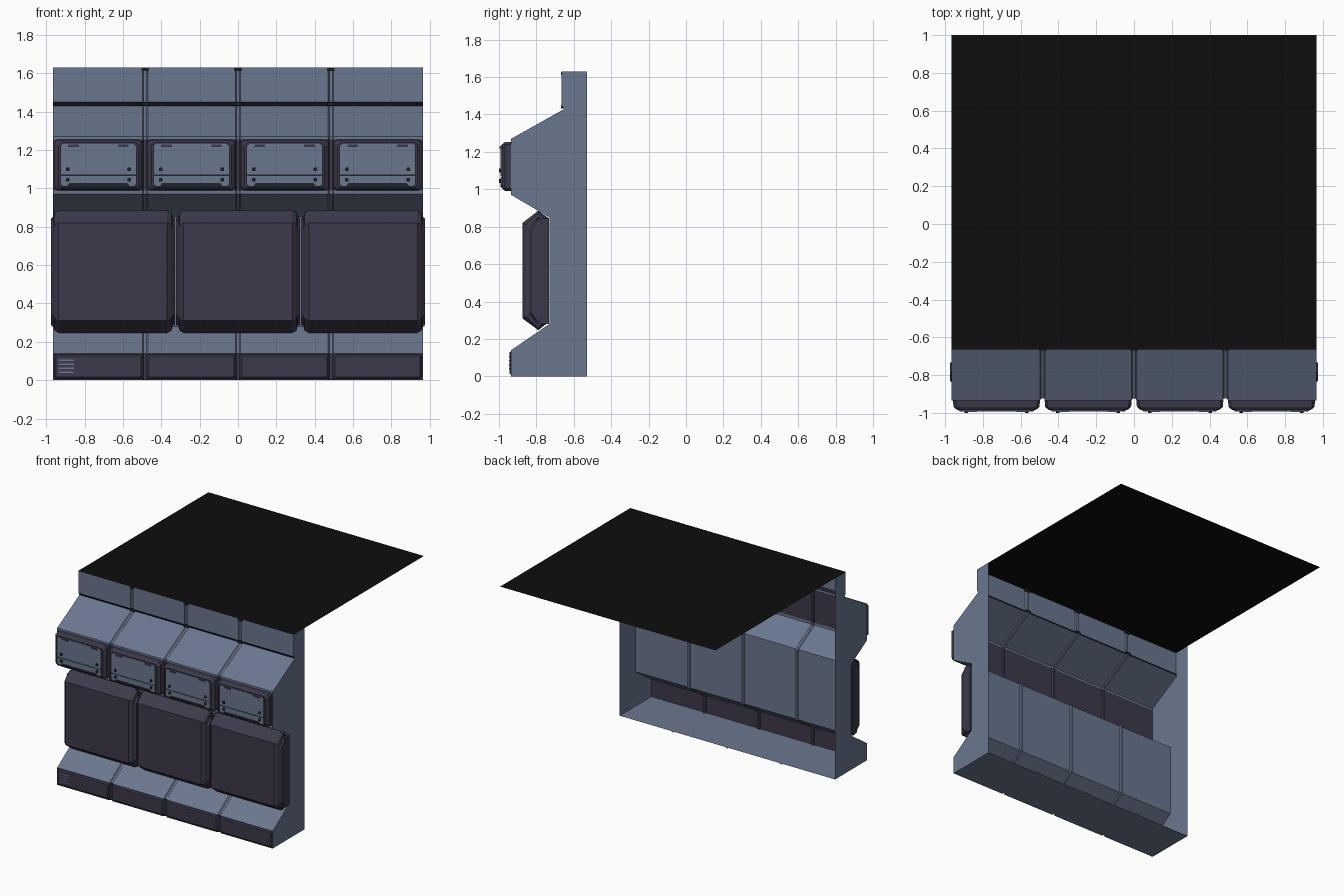
import bpy, bmesh

if "Cube" in bpy.data.objects:
    bpy.data.objects.remove(bpy.data.objects["Cube"])

def material(name, rgb):
    m = bpy.data.materials.new(name)
    m.diffuse_color = (*rgb, 1)
    m.use_nodes = True
    m.node_tree.nodes["Principled BSDF"].inputs["Base Color"].default_value = m.diffuse_color
    return m

BLUE = material("steel blue", (0.145, 0.185, 0.275))
PURPLE = material("dark purple grey", (0.046, 0.041, 0.070))
DARK = material("dark trim", (0.016, 0.016, 0.024))
BLACK = material("black", (0.004, 0.004, 0.004))

def make_object(name, bm, *mats, recalc=True):
    if recalc:
        bmesh.ops.recalc_face_normals(bm, faces=bm.faces)
    me = bpy.data.meshes.new(name)
    bm.to_mesh(me)
    bm.free()
    for m in mats:
        me.materials.append(m)
    ob = bpy.data.objects.new(name, me)
    bpy.context.collection.objects.link(ob)
    return ob

def loft(name, rings, mat, cap_first=True):
    """Skin between closed rings of 3D points, with end caps."""
    bm = bmesh.new()
    vs = [[bm.verts.new(p) for p in r] for r in rings]
    n = len(vs[0])
    for a, b in zip(vs, vs[1:]):
        for i in range(n):
            bm.faces.new((a[i], a[(i + 1) % n], b[(i + 1) % n], b[i]))
    bm.faces.new(vs[-1])
    if cap_first:
        bm.faces.new(vs[0])
    return make_object(name, bm, mat)

def prism(name, outline, y0, y1, mat):
    """Plate with an x-z outline, running from y0 to y1."""
    return loft(name, [[(x, y, z) for x, z in outline] for y in (y0, y1)], mat)

def box(name, x0, x1, y0, y1, z0, z1, mat):
    return prism(name, [(x0, z0), (x1, z0), (x1, z1), (x0, z1)], y0, y1, mat)

def chamfered(cx, cz, hw, hh, c):
    """Rectangle outline with cut corners."""
    return [(cx - hw, cz - hh + c), (cx - hw + c, cz - hh), (cx + hw - c, cz - hh), (cx + hw, cz - hh + c),
            (cx + hw, cz + hh - c), (cx + hw - c, cz + hh), (cx - hw + c, cz + hh), (cx - hw, cz + hh - c)]

W = 0.965
GROOVES = (-0.484, 0, 0.484)
CENTRES = (-0.728, -0.243, 0.243, 0.728)
PROFILE = [(-.53, 0), (-.935, 0), (-.935, .14), (-.73, .28), (-.73, .85), (-.935, .97), (-.935, .99),
           (-.935, 1.255), (-.935, 1.27), (-.65, 1.43), (-.665, 1.45), (-.665, 1.63)]

# Open-backed wall shell with sunken grooves between the four modules
cols = [(-W, 0)]
for g in GROOVES:
    cols += [(g - .014, 0), (g - .008, .012), (g + .008, .012), (g + .014, 0)]
cols.append((W, 0))
bm = bmesh.new()
grid = [[bm.verts.new((x, y + d, z)) for y, z in PROFILE] for x, d in cols]
for a, b in zip(grid, grid[1:]):
    for j in range(len(PROFILE) - 1):
        f = bm.faces.new((a[j], b[j], b[j + 1], a[j + 1]))
        f.material_index = 1 if j in (1, 6) else 2 if j == 9 else 0
make_object("wall_shell", bm, BLUE, PURPLE, DARK, recalc=False)

# Flat side plates
for side, name in ((-1, "left"), (1, "right")):
    bm = bmesh.new()
    f = bm.faces.new([bm.verts.new((side * W, y, z)) for y, z in PROFILE + [(-.53, 1.63)]])
    f.normal_update()
    if f.normal.x * side < 0:
        f.normal_flip()
    make_object(name + "_side_plate", bm, BLUE, recalc=False)

# Black ceiling sheet
bm = bmesh.new()
bm.faces.new([bm.verts.new(p) for p in ((-W, -.665, 1.63), (W, -.665, 1.63), (W, 1, 1.63), (-W, 1, 1.63))])
make_object("ceiling_sheet", bm, BLACK, recalc=False)

# Dark clips at the groove ends of the upper panel
for g in GROOVES:
    for z in (1.44, 1.62):
        box("groove_clip", g - .02, g + .02, -.669, -.64, z - .008, z + .008, DARK)

for cx in CENTRES:
    # Display housing, stepped and tapering toward the front
    steps = ((-.935, .230, .132), (-.968, .228, .130), (-.985, .208, .117))
    loft("display_housing", [[(x, y, z) for x, z in chamfered(cx, 1.122, w, h, .014)] for y, w, h in steps],
         PURPLE, False)
    # Dark shadow backing, then upper and lower faceplates
    prism("display_backing", chamfered(cx, 1.122, .200, .114, .014), -.984, -.987, DARK)
    prism("upper_faceplate", [(cx + x, z) for x, z in
          ((-.195, 1.072), (.195, 1.072), (.195, 1.222), (.183, 1.234), (-.183, 1.234), (-.195, 1.222))],
          -.985, -.992, BLUE)
    prism("lower_faceplate", [(cx + x, z) for x, z in
          ((-.195, 1.022), (-.183, 1.012), (-.165, 1.012), (-.15, 1.028), (.15, 1.028), (.165, 1.012),
           (.183, 1.012), (.195, 1.022), (.195, 1.066), (-.195, 1.066))], -.985, -.992, BLUE)
    # Bolts and top tabs
    for s in (-1, 1):
        x = cx + s * .16
        for z in (1.045, 1.10):
            prism("faceplate_bolt", chamfered(x, z, .009, .010, .004), -.99, -1.0, DARK)
        x = cx + s * .13
        box("faceplate_tab", x - .028, x + .028, -.99, -.996, 1.217, 1.229, PURPLE)
    # Kick panel
    loft("kick_panel", [[(x, y, z) for x, z in chamfered(cx, .072, w, h, .006)]
         for y, w, h in ((-.935, .229, .063), (-.945, .222, .055))], PURPLE, False)

# Vent slots on the first kick panel
for i in range(4):
    z = .038 + i * .021
    box("vent_slot", -.935, -.855, -.944, -.947, z, z + .007, BLUE)

# Three large padded panels: six-sided section lofted across x with stepped ends
HEX = [(-.875, .82), (-.79, .885), (-.733, .845), (-.733, .29), (-.79, .247), (-.875, .31)]
def pad_ring(x, ky, kz):
    return [(x, -.79 + (y + .79) * ky, .565 + (z - .565) * kz) for y, z in HEX]

for cx in (-.652, 0, .652):
    ends = [(.283, 1, 1), (.305, .78, .96), (.310, .60, .90), (.323, .45, .87)]
    stations = [(-x, a, b) for x, a, b in reversed(ends)] + ends
    loft("padded_panel", [pad_ring(cx + x, a, b) for x, a, b in stations], PURPLE)
    # Mounting flanges at each side of the pad
    for s in (-1, 1):
        x = cx + s * .314
        box("pad_flange", x - .008, x + .008, -.80, -.733, .28, .845, PURPLE)
